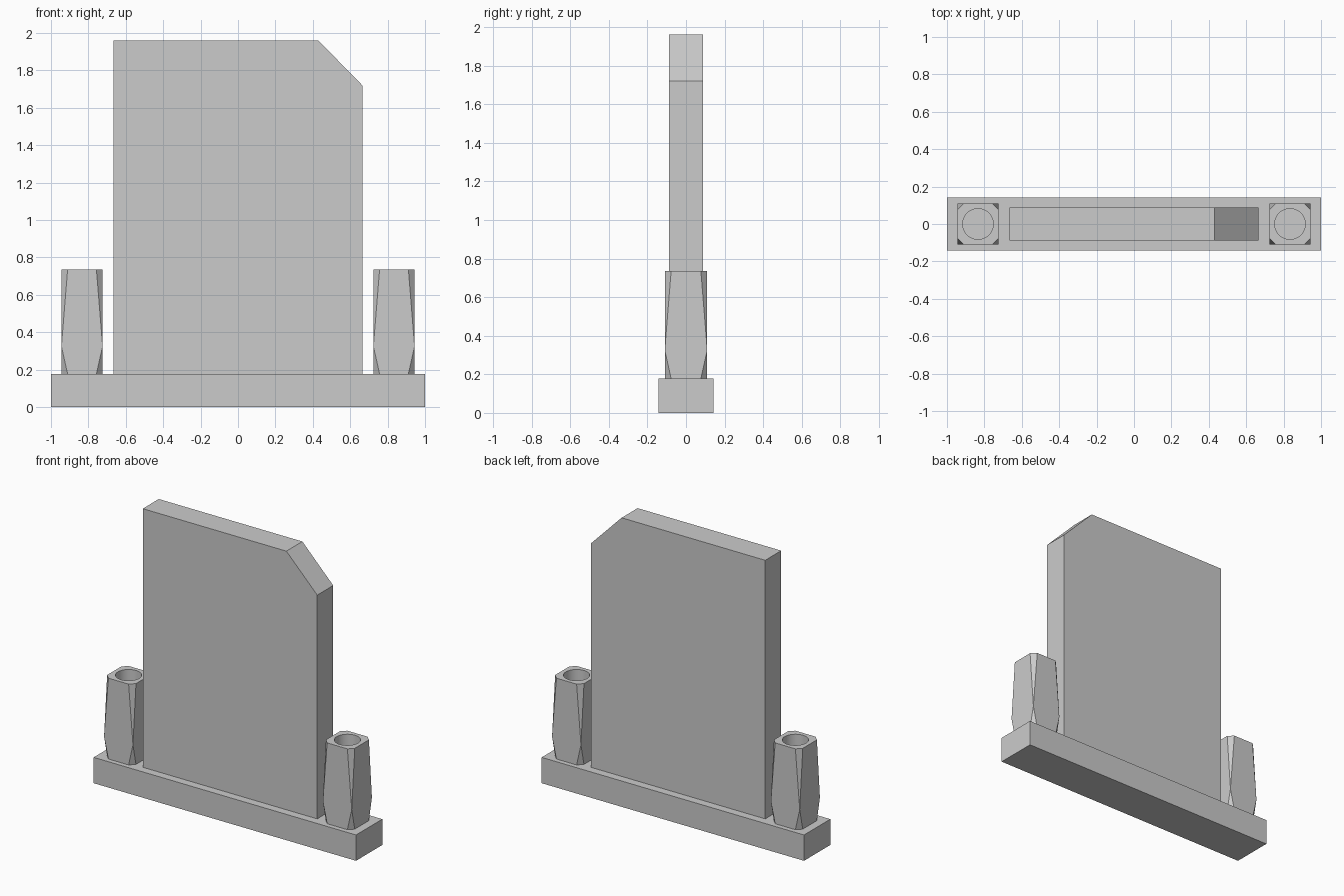
import bpy, bmesh, math
from mathutils import Matrix

if "Cube" in bpy.data.objects:
    bpy.data.objects.remove(bpy.data.objects["Cube"])

BASE_TOP = 0.178
POST_X, POST_HALF, POST_TOP, WAIST_Z = 0.834, 0.11, 0.735, 0.325
CHAMFER = 0.033


def finish(bm, name):
    bmesh.ops.recalc_face_normals(bm, faces=bm.faces)
    me = bpy.data.meshes.new(name)
    bm.to_mesh(me)
    bm.free()
    ob = bpy.data.objects.new(name, me)
    bpy.context.collection.objects.link(ob)
    return ob


def prism(name, profile, half_depth):
    """Extrude an x-z profile symmetrically along y."""
    bm = bmesh.new()
    face = bm.faces.new([bm.verts.new((x, -half_depth, z)) for x, z in profile])
    new = bmesh.ops.extrude_face_region(bm, geom=[face])["geom"]
    verts = [v for v in new if isinstance(v, bmesh.types.BMVert)]
    bmesh.ops.translate(bm, verts=verts, vec=(0, 2 * half_depth, 0))
    return finish(bm, name)


# Base plate and upright panel with one clipped corner
prism("base_plate", [(-1, 0), (1, 0), (1, BASE_TOP), (-1, BASE_TOP)], 0.143)
prism("panel", [(-0.665, BASE_TOP), (0.665, BASE_TOP), (0.665, 1.72),
                (0.43, 1.96), (-0.665, 1.96)], 0.087)

# Post: octagonal ends running out to a sharp square at the waist
bm = bmesh.new()
h = POST_HALF
for z, c in ((BASE_TOP, CHAMFER), (WAIST_Z, 0), (POST_TOP, CHAMFER)):
    for sx in (-1, 1):
        for sy in (-1, 1):
            corners = {(h, h - c), (h - c, h)}
            for x, y in sorted(corners):
                bm.verts.new((POST_X + sx * x, sy * y, z))
bmesh.ops.convex_hull(bm, input=bm.verts)
bmesh.ops.dissolve_limit(bm, angle_limit=math.radians(1),
                         verts=bm.verts, edges=bm.edges)
posts = finish(bm, "posts")

# Round bore through the post, down to the base plate
bm = bmesh.new()
bmesh.ops.create_cone(bm, cap_ends=True, segments=48, radius1=0.082,
                      radius2=0.082, depth=1.0,
                      matrix=Matrix.Translation((POST_X, 0, 0.5)))
cutter = finish(bm, "bore_cutter")
cutter.hide_render = True

# Cut the bore and mirror the post to the other side
bore = posts.modifiers.new("bore", "BOOLEAN")
bore.operation, bore.solver, bore.object = "DIFFERENCE", "EXACT", cutter
posts.modifiers.new("mirror", "MIRROR").use_axis = (True, False, False)
bpy.context.view_layer.objects.active = posts
posts.select_set(True)
for m in ("bore", "mirror"):
    bpy.ops.object.modifier_apply(modifier=m)
bpy.data.objects.remove(cutter)
bpy.ops.object.shade_smooth_by_angle(angle=math.radians(20))
